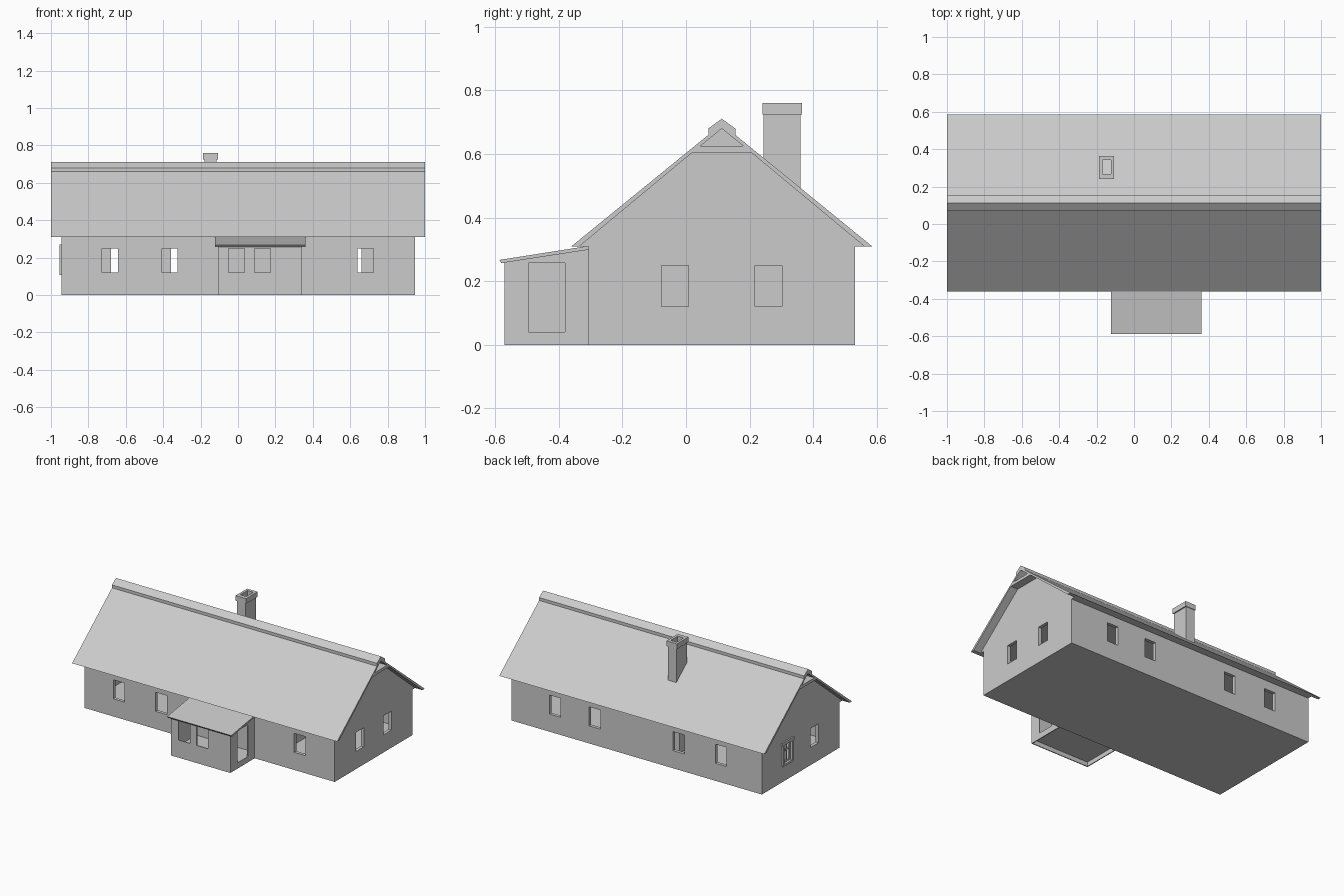
import bpy, bmesh
from mathutils import Vector

if "Cube" in bpy.data.objects:
    bpy.data.objects.remove(bpy.data.objects["Cube"])

MID_Y = 0.1125          # ridge line
T = 0.022               # wall thickness
Y0, Y1 = -.307, .532    # main wall front and back
X = .945                # main wall half length


def link(name, bm):
    bmesh.ops.recalc_face_normals(bm, faces=bm.faces)
    me = bpy.data.meshes.new(name)
    bm.to_mesh(me)
    bm.free()
    ob = bpy.data.objects.new(name, me)
    bpy.context.collection.objects.link(ob)
    return ob


def add_box(bm, x0, x1, y0, y1, z0, z1):
    vs = bmesh.ops.create_cube(bm, size=1)['verts']
    for v in vs:
        v.co = Vector(((x0 + x1) / 2 + v.co.x * (x1 - x0),
                       (y0 + y1) / 2 + v.co.y * (y1 - y0),
                       (z0 + z1) / 2 + v.co.z * (z1 - z0)))


def box(name, *dims):
    bm = bmesh.new()
    add_box(bm, *dims)
    return link(name, bm)


def prism(name, pts, x0, x1):
    """Extrude a (y, z) profile along x."""
    bm = bmesh.new()
    f = bm.faces.new([bm.verts.new((x0, y, z)) for y, z in pts])
    new = bmesh.ops.extrude_face_region(bm, geom=[f])['geom']
    bmesh.ops.translate(bm, vec=(x1 - x0, 0, 0),
                        verts=[g for g in new if isinstance(g, bmesh.types.BMVert)])
    if len([fc for fc in bm.faces if len(fc.verts) == len(pts)]) < 2:
        bm.faces.new([v for v in f.verts])
    return link(name, bm)


def cut(ob, holes):
    """Cut box-shaped openings and bake the result."""
    bm = bmesh.new()
    for h in holes:
        add_box(bm, *h)
    cutter = link("cutter", bm)
    cutter.hide_render = True
    m = ob.modifiers.new("openings", 'BOOLEAN')
    m.operation = 'DIFFERENCE'
    m.solver = 'EXACT'
    m.object = cutter
    bpy.context.view_layer.objects.active = ob
    bpy.ops.object.modifier_apply(modifier=m.name)
    bpy.data.objects.remove(cutter)


def windows_x(centres, y):
    return [(c - .0425, c + .0425, y - .1, y + .1, .12, .25) for c in centres]


def windows_y(centres, x):
    return [(x - .1, x + .1, c - .0425, c + .0425, .12, .25) for c in centres]


# Main walls with window openings and the entrance inside the porch
front = box("front_wall", -X, X, Y0, Y0 + T, 0, .31)
cut(front, windows_x([-.684, -.365, .682], Y0) + [(.06, .18, -.4, -.2, .04, .25)])
back = box("back_wall", -X, X, Y1 - T, Y1, 0, .31)
cut(back, windows_x([-.637, -.317, .317, .617], Y1))
for side, s in (("left", -1), ("right", 1)):
    xs = sorted((s * X, s * (X - T)))
    w = box(side + "_wall", *xs, Y0 + T, Y1 - T, 0, .31)
    cut(w, windows_y([-.035, .26], s * .93))

# Floor
box("floor", -X + T, X - T, Y0 + T, Y1 - T, 0, .04)

# Attic body: gables and soffit, plus the small peak infill
prism("attic", [(-.335, .31), (.56, .31), (.205, .605), (.02, .605)], -X, X)
prism("peak_infill", [(.045, .625), (.18, .625), (MID_Y, .68)], -X, X)

# Interior partitions and stove
box("cross_wall_right", .455, .475, Y0 + T, .13, .04, .31)
box("cross_wall_left", -.2, -.18, Y0 + T, -.02, .04, .31)
box("cross_wall_back", -.115, -.1, .15, Y1 - T, .04, .31)
box("long_wall", -.115, .475, .13, .15, .04, .31)
box("stove", -.23, -.115, .2, .4, .04, .2)

# Roof: half profile mirrored over the ridge, with triangular void and collar
half = [(-.36, .31), (.07, .66), (.07, .68), (MID_Y, .711), (MID_Y, .68),
        (.045, .625), (MID_Y, .625), (MID_Y, .605), (.02, .605), (-.335, .31)]
prism("roof_front", half, -1, 1)
prism("roof_back", [(2 * MID_Y - y, z) for y, z in half], -1, 1)

# Chimney with flue
flue = [(-.169, -.124, .267, .342, .45, .9)]
shaft = box("chimney_shaft", -.179, -.115, .243, .36, .04, .725)
cut(shaft, flue)
cap = box("chimney_cap", -.186, -.107, .24, .364, .725, .76)
cut(cap, flue)

# Porch: thin front wall, two sloped side walls, raised floor, lean-to roof
P = .006
PX0, PX1 = -.107, .341
pf = box("porch_front_wall", PX0, PX1, -.57, -.57 + P, 0, .26)
cut(pf, windows_x([-.007, .13], -.56))
side_pts = [(-.57 + P, 0), (Y0, 0), (Y0, .3), (-.57 + P, .261)]
prism("porch_left_wall", side_pts, PX0, PX0 + P)
pr = prism("porch_right_wall", side_pts, PX1 - P, PX1)
cut(pr, [(.25, .4, -.495, -.38, .04, .257)])
box("porch_floor", PX0 + P, PX1 - P, -.57 + P, Y0, .03, .04)
prism("porch_roof", [(-.587, .267), (Y0, .311), (Y0, .299), (-.58, .257)], -.124, .36)

# Decorated window frame on the left wall
bm = bmesh.new()
fx = (-.955, -X)
for y0, y1, z0, z1 in ((.205, .2175, .107, .25), (.3025, .315, .107, .25),
                       (.2175, .3025, .107, .12), (.197, .323, .25, .27)):
    add_box(bm, *fx, y0, y1, z0, z1)
bx = (-.94, -.93)
for y0, y1, z0, z1 in ((.2175, .228, .12, .25), (.292, .3025, .12, .25),
                       (.256, .264, .13, .24), (.228, .292, .12, .13),
                       (.228, .292, .24, .25), (.228, .292, .2, .208)):
    add_box(bm, *bx, y0, y1, z0, z1)
link("left_window_frame", bm)
